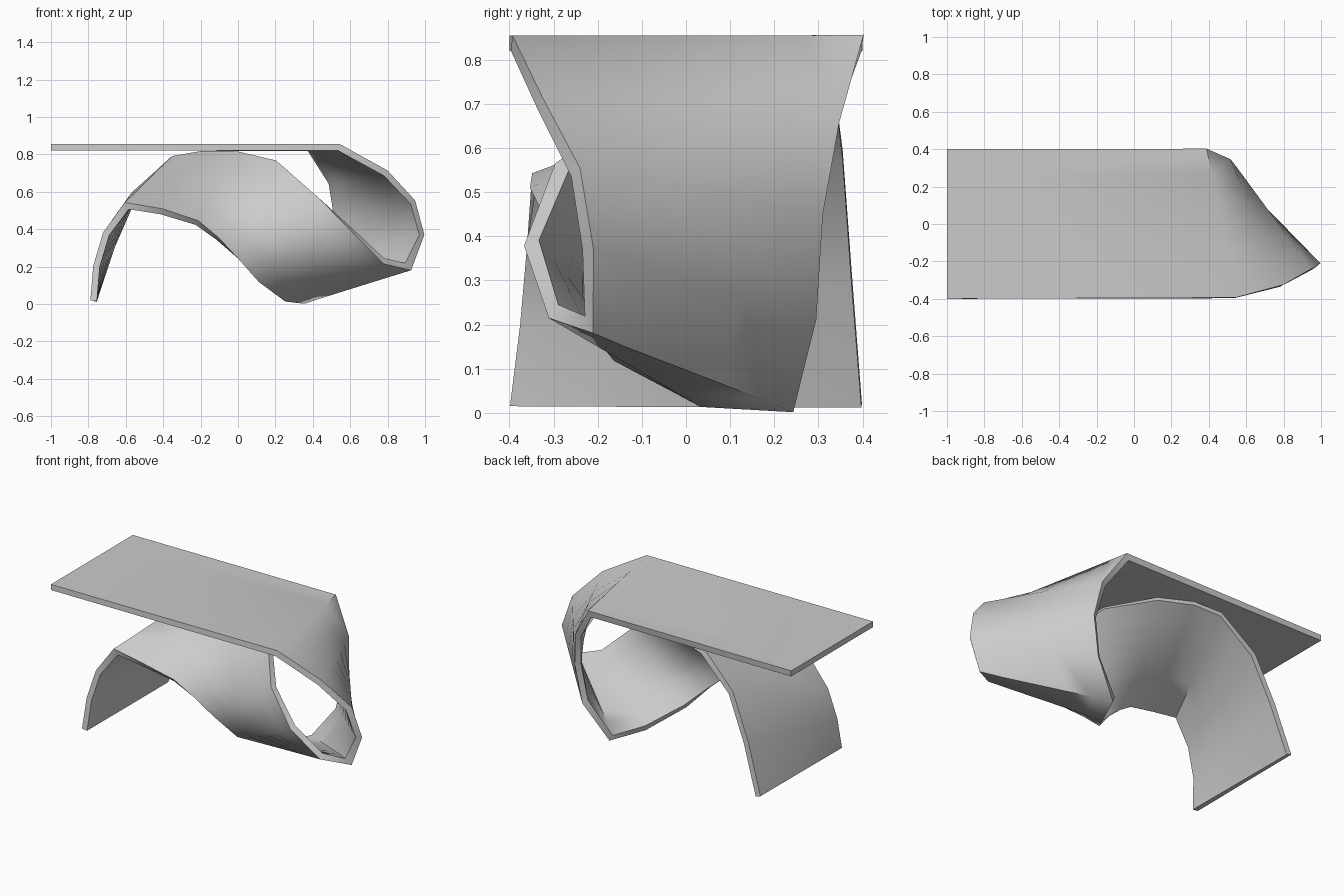
import bpy, bmesh, math
from mathutils import Vector

if "Cube" in bpy.data.objects:
    bpy.data.objects.remove(bpy.data.objects["Cube"])

# Stations along the ribbon: two edge points each, from table top to foot
STATIONS = [
    ((-1.00, -.40, .838), (-1.00, .40, .838)),   # table top
    ((.54, -.395, .838), (.38, .40, .838)),
    ((.79, -.33, .70), (.50, .34, .65)),         # curl at the right
    ((.935, -.25, .545), (.53, .30, .45)),
    ((.983, -.222, .37), (.49, .285, .22)),
    ((.91, -.22, .20), (.345, .24, .019)),       # ridge at the floor
    ((.78, -.30, .23), (.25, .04, .03)),         # twisted return
    ((.62, -.35, .385), (.11, -.15, .13)),
    ((.44, -.28, .56), (.00, -.22, .245)),
    ((.21, .00, .755), (-.11, -.27, .35)),
    ((.00, .20, .802), (-.22, -.31, .435)),      # arch under the top
    ((-.19, .29, .803), (-.41, -.345, .495)),
    ((-.345, .33, .775), (-.595, -.345, .525)),
    ((-.555, .355, .585), (-.705, -.36, .375)),  # leg
    ((-.675, .375, .31), (-.757, -.375, .20)),
    ((-.772, .398, .017), (-.772, -.398, .017)),
]
COLS = 6
THICK = .035

# Loft the ribbon surface
bm = bmesh.new()
rows = []
for a, b in STATIONS:
    a, b = Vector(a), Vector(b)
    rows.append([bm.verts.new(a.lerp(b, i / COLS)) for i in range(COLS + 1)])
for r0, r1 in zip(rows, rows[1:]):
    for i in range(COLS):
        bm.faces.new((r0[i], r1[i], r1[i + 1], r0[i + 1]))
mesh = bpy.data.meshes.new("ribbon_table")
bm.to_mesh(mesh)
bm.free()
table = bpy.data.objects.new("ribbon_table", mesh)
bpy.context.collection.objects.link(table)

# Board thickness
bpy.context.view_layer.objects.active = table
table.select_set(True)
solid = table.modifiers.new("thickness", 'SOLIDIFY')
solid.thickness = THICK
solid.offset = 0
solid.use_even_offset = True
bpy.ops.object.modifier_apply(modifier=solid.name)
bpy.ops.object.shade_smooth_by_angle(angle=math.radians(55))
